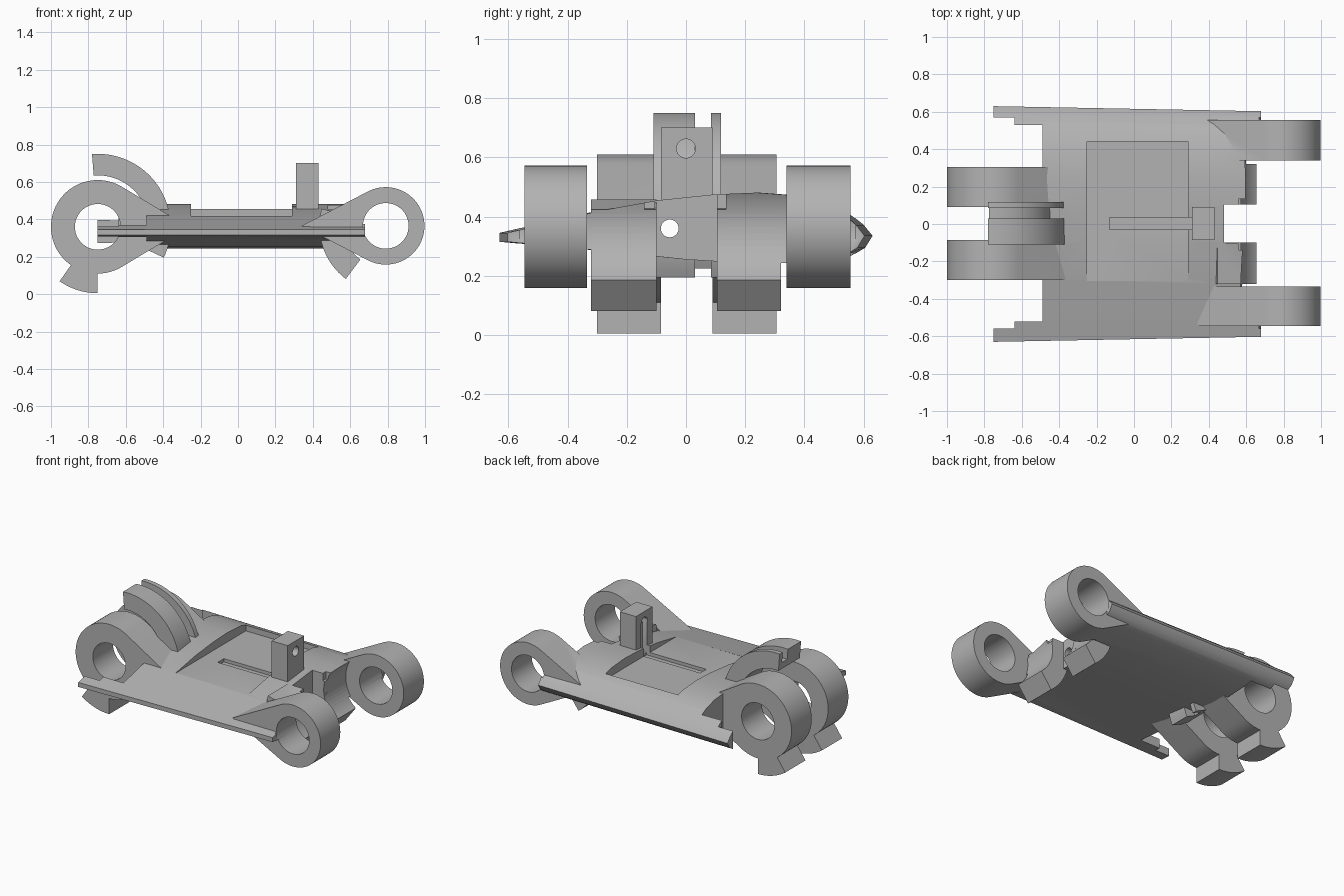
import bpy, bmesh
from math import sin, cos, radians, asin, degrees

cube = bpy.data.objects.get("Cube")
if cube:
    bpy.data.objects.remove(cube, do_unlink=True)

grey = bpy.data.materials.new("plain_grey")
grey.use_nodes = True
colour = (0.45, 0.45, 0.45, 1)
grey.diffuse_color = colour
grey.node_tree.nodes["Principled BSDF"].inputs["Base Color"].default_value = colour


def loft(name, start, end):
    """Solid between two matching outlines."""
    bm = bmesh.new()
    a = [bm.verts.new(p) for p in start]
    b = [bm.verts.new(p) for p in end]
    bm.faces.new(a)
    bm.faces.new(b[::-1])
    for i in range(len(a)):
        j = (i + 1) % len(a)
        bm.faces.new((a[i], b[i], b[j], a[j]))
    bmesh.ops.recalc_face_normals(bm, faces=bm.faces)
    mesh = bpy.data.meshes.new(name)
    bm.to_mesh(mesh)
    bm.free()
    mesh.materials.append(grey)
    ob = bpy.data.objects.new(name, mesh)
    bpy.context.collection.objects.link(ob)
    return ob


def prism(name, xz, y0, y1):
    return loft(name, [(x, y0, z) for x, z in xz], [(x, y1, z) for x, z in xz])


def box(name, x0, x1, y0, y1, z0, z1):
    return prism(name, [(x0, z0), (x1, z0), (x1, z1), (x0, z1)], y0, y1)


def arc(c, r, a0, a1, n=40):
    angles = [radians(a0 + (a1 - a0) * i / n) for i in range(n + 1)]
    return [(c[0] + r * cos(a), c[1] + r * sin(a)) for a in angles]


def disc(name, c, r, y0, y1):
    return prism(name, arc(c, r, 0, 360, 64)[:-1], y0, y1)


def sector(name, c, r0, r1, a0, a1, y0, y1):
    return prism(name, arc(c, r1, a0, a1) + arc(c, r0, a1, a0), y0, y1)


def rod(name, y, z, r, x0, x1):
    ring = arc((y, z), r, 0, 360, 32)[:-1]
    return loft(name, [(x0, *p) for p in ring], [(x1, *p) for p in ring])


def combine(target, parts, operation):
    for part in parts:
        mod = target.modifiers.new("bool", "BOOLEAN")
        mod.operation = operation
        mod.solver = "EXACT"
        mod.object = part
        bpy.context.view_layer.objects.active = target
        bpy.ops.object.modifier_apply(modifier=mod.name)
        bpy.data.objects.remove(part, do_unlink=True)


def arm(name, c, r, apex_x, y0, y1):
    """Ring blank with tangent sides that meet at a point inside the plate."""
    half = 90 - degrees(asin(r / abs(apex_x - c[0])))
    toward = 0 if apex_x > c[0] else 180
    curve = arc(c, r, toward + half, toward + 360 - half, 56)
    return prism(name, curve + [(apex_x, c[1])], y0, y1)


LEFT, RIGHT = (-0.75, 0.36), (0.79, 0.365)

# Plate with a thin front edge and a rounded back edge
top = [(-.63, .345), (-.5, .375), (-.3, .42), (-.1, .455), (.1, .475), (.25, .481),
       (.4, .47), (.5, .44), (.55, .412), (.6, .372), (.63, .335)]
bottom = [(.605, .295), (.55, .262), (.48, .25), (.35, .243), (.2, .243),
          (0, .255), (-.3, .285), (-.63, .315)]
section = top + bottom
plate = loft("hinge_link", [(-.75, y, z) for y, z in section],
             [(.68, y * .957, z) for y, z in section])

# Open ends, clearance for the mating part and the shallow recess
combine(plate, [
    box("left_gap", -1, -.49, -.52, .53, 0, 1),
    box("left_step", -1, -.64, -.56, .57, 0, 1),
    box("right_gap", .6, 1, -.335, .34, 0, 1),
    disc("right_clearance", RIGHT, .225, -.335, .34),
    box("middle_pocket", .48, 1, -.105, .105, 0, 1),
    box("upper_pocket", .56, 1, -.14, .135, .33, 1),
    box("recess", -.25, .29, -.305, .44, .417, 1),
], "DIFFERENCE")

# Ring arms at both ends, and stop fingers below them
parts = [
    arm("right_front_arm", RIGHT, .207, .34, -.545, -.335),
    arm("right_back_arm", RIGHT, .207, .34, .34, .555),
]
for y0, y1 in ((-.3, -.085), (.09, .305)):
    parts.append(arm("left_arm", LEFT, .25, -.265, y0, y1))
    parts.append(sector("left_finger", LEFT, .2, .355, 235, 270, y0, y1))
for y0, y1 in ((-.32, -.1), (.105, .32)):
    parts.append(sector("right_finger", RIGHT, .225, .355, 165, 233, y0, y1))

# Grooved guide between the left rings
for r, y0, y1 in ((.39, -.11, .03), (.32, .02, .095), (.39, .085, .118)):
    parts.append(sector("guide", LEFT, .275, r, -25, 94.5, y0, y1))

# Post standing beside the recess
parts.append(box("post", .31, .43, -.085, .09, .38, .7))
combine(plate, parts, "UNION")

# Pin holes, post hole, long bore and slots
combine(plate, [
    disc("left_pin_hole", LEFT, .122, -.4, .4),
    disc("right_pin_hole", RIGHT, .122, -.56, .57),
    rod("post_hole", 0, .63, .032, .2, .5),
    rod("bore", -.055, .36, .03, -.7, .62),
    box("floor_slot", -.13, .315, -.03, .035, .395, .5),
    box("post_slot", .3, .345, -.03, .035, .41, .63),
], "DIFFERENCE")

bpy.ops.object.select_all(action="DESELECT")
plate.select_set(True)
bpy.context.view_layer.objects.active = plate
bpy.ops.object.shade_smooth_by_angle(angle=radians(30))
